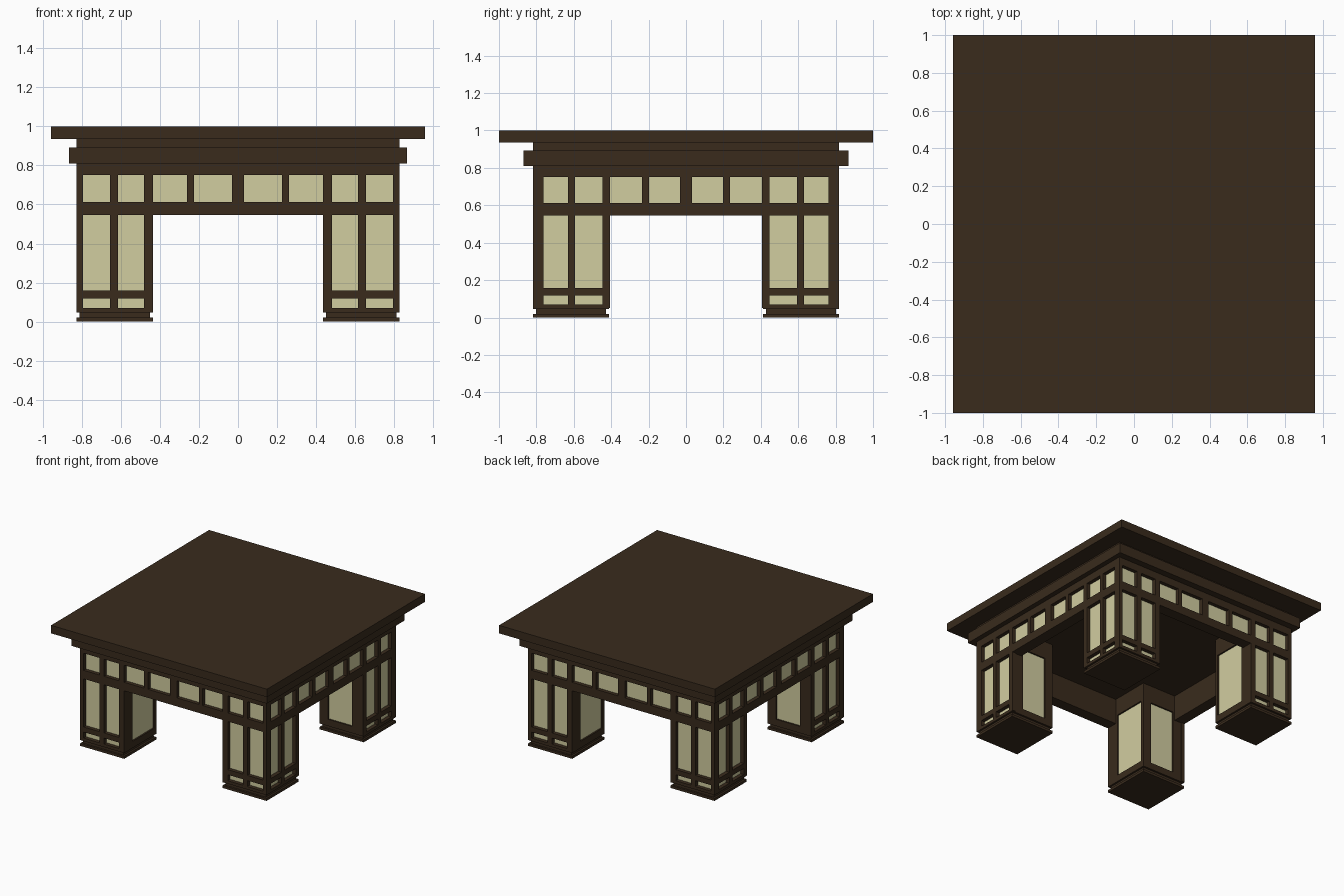
import bpy, bmesh

if "Cube" in bpy.data.objects:
    bpy.data.objects.remove(bpy.data.objects["Cube"])

HX, HY = 0.826, 0.818          # half width and depth of the body
LX, LY = 0.436, 0.412          # inner faces of the legs


def material(name, rgb):
    m = bpy.data.materials.new(name)
    m.diffuse_color = (*rgb, 1)
    m.use_nodes = True
    m.node_tree.nodes["Principled BSDF"].inputs["Base Color"].default_value = m.diffuse_color
    return m


WOOD = material("dark_wood", (0.041, 0.024, 0.012))
GLASS = material("cream_glass", (0.64, 0.61, 0.35))


def boxes(name, parts, mat, mirror_x=False, mirror_y=False):
    """One object made of boxes (x0, x1, y0, y1, z0, z1)."""
    bm = bmesh.new()
    for x0, x1, y0, y1, z0, z1 in parts:
        r = bmesh.ops.create_cube(bm, size=1)
        for v in r["verts"]:
            v.co = (x1 if v.co.x > 0 else x0,
                    y1 if v.co.y > 0 else y0,
                    z1 if v.co.z > 0 else z0)
    me = bpy.data.meshes.new(name)
    bm.to_mesh(me)
    bm.free()
    me.materials.append(mat)
    ob = bpy.data.objects.new(name, me)
    bpy.context.collection.objects.link(ob)
    if mirror_x or mirror_y:
        mod = ob.modifiers.new("mirror", "MIRROR")
        mod.use_axis = (mirror_x, mirror_y, False)
        mod.use_clip = False
        mod.use_mirror_merge = False
    return ob


def slab(name, hx, hy, z0, z1):
    boxes(name, [(-hx, hx, -hy, hy, z0, z1)], WOOD)


# Stepped top
slab("table_top", 0.957, 1.0, 0.936, 1.0)
slab("neck_moulding", HX, HY, 0.89, 0.937)
slab("cornice_band", 0.865, 0.87, 0.81, 0.892)
slab("ceiling_panel", HX, HY, 0.75, 0.812)

# Lattice on the outer faces: (u0, u1, z0, z1) along half a side
LEG_RAILS = [(0.05, 0.07), (0.118, 0.159), (0.545, 0.613)]
D = 0.03                       # how far the frames stand proud of the glass


def lattice(outer, inner, leg_posts, beam_posts):
    bars = [(a, b, 0.05, 0.76) for a, b in leg_posts]
    bars += [(inner, outer, a, b) for a, b in LEG_RAILS]
    bars += [(0, inner, 0.545, 0.613)]
    bars += [(a, b, 0.545, 0.76) for a, b in beam_posts]
    return bars


front = lattice(HX, LX, [(0.795, HX), (0.615, 0.656), (LX, 0.482)],
                [(0.225, 0.26), (0, 0.03)])
side = lattice(HY, LY, [(0.763, HY), (0.594, 0.63), (0.406, 0.447)],
               [(0.198, 0.235), (0, 0.032)])
boxes("front_back_lattice",
      [(a, b, -HY, D - HY, c, d) for a, b, c, d in front], WOOD, True, True)
boxes("side_lattice",
      [(HX - D, HX, -b, -a, c, d) for a, b, c, d in side], WOOD, True, True)

# Glass strips of the apron, with a wooden lining behind and below
T = 0.09
boxes("apron_glass", [(0, LX, D - HY, 0.06 - HY, 0.57, 0.755),
                      (HX - 0.06, HX - D, -LY, 0, 0.57, 0.755)],
      GLASS, True, True)
boxes("apron_lining", [(0, LX, 0.055 - HY, T - HY, 0.545, 0.755),
                       (HX - T, HX - 0.055, -LY, 0, 0.545, 0.755),
                       (0, LX, D - HY, 0.06 - HY, 0.545, 0.575),
                       (HX - 0.06, HX - D, -LY, 0, 0.545, 0.575)],
      WOOD, True, True)

# Legs: glass core with wooden frames on the two inner faces
E = 0.012
boxes("leg_glass", [(LX + E, HX - D, D - HY, -LY - E, 0.055, 0.755)],
      GLASS, True, True)
inner_frames = []
for z0, z1 in ((0.05, 0.1), (0.61, 0.755)):
    inner_frames += [(LX, LX + E, -HY, -LY, z0, z1),
                     (LX, HX, -LY - E, -LY, z0, z1)]
for a, b in ((LY, LY + 0.027), (HY - 0.107, HY)):
    inner_frames.append((LX, LX + E, -b, -a, 0.05, 0.755))
for a, b in ((LX, LX + 0.075), (HX - 0.105, HX)):
    inner_frames.append((a, b, -LY - E, -LY, 0.05, 0.755))
boxes("leg_inner_frames", inner_frames, WOOD, True, True)

# Stepped feet
S = 0.015
boxes("feet", [(LX, HX, -HY, -LY, 0, 0.02),
               (LX + S, HX - S, S - HY, -LY - S, 0.02, 0.05),
               (LX, HX, -HY, -LY, 0.046, 0.056)], WOOD, True, True)
